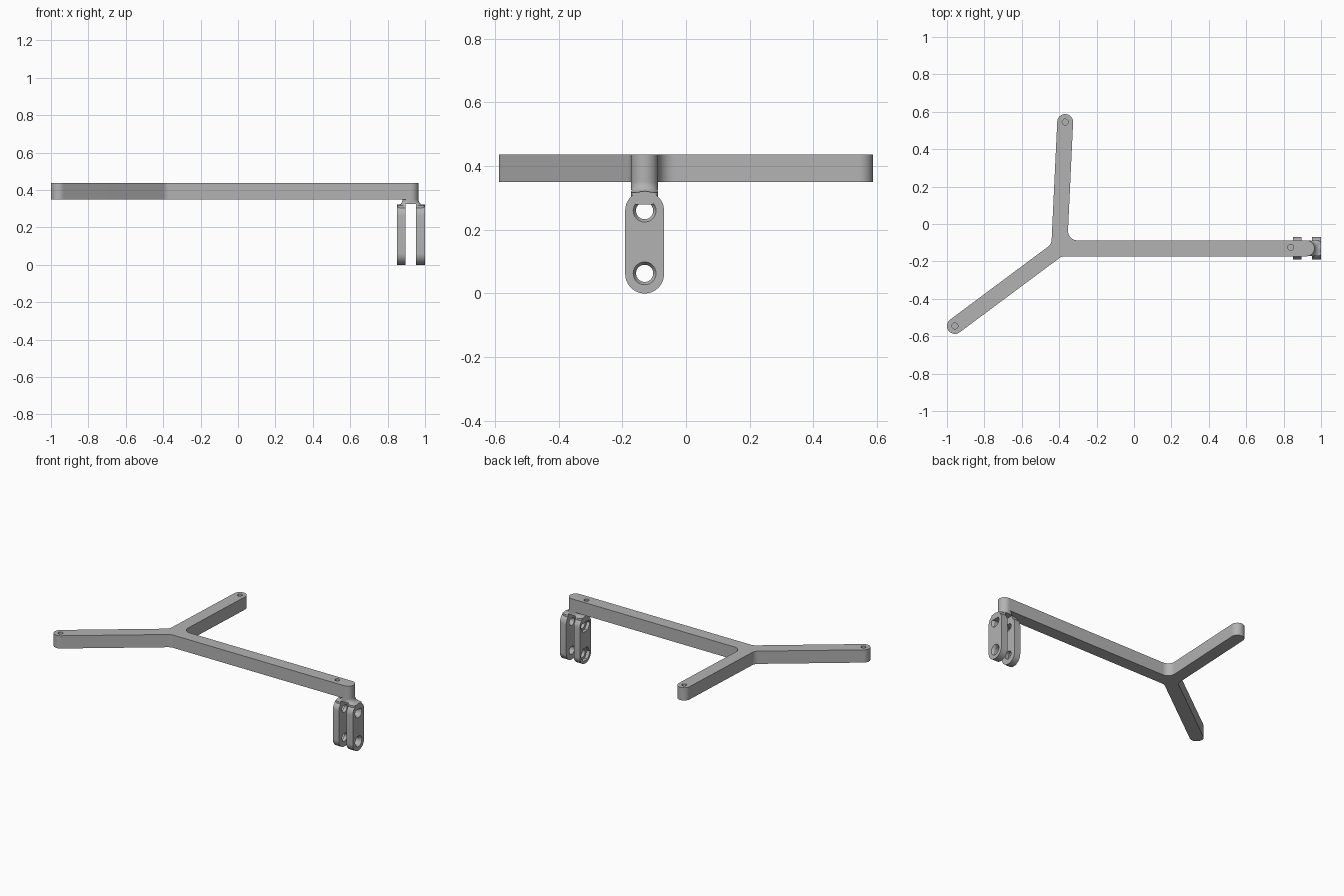
import bpy, bmesh, math
from mathutils import Vector, Matrix

cube = bpy.data.objects.get("Cube")
if cube:
    bpy.data.objects.remove(cube)

grey = bpy.data.materials.new("plain grey")
grey.use_nodes = True
COLOUR = (0.45, 0.45, 0.45, 1)
grey.diffuse_color = COLOUR
grey.node_tree.nodes["Principled BSDF"].inputs["Base Color"].default_value = COLOUR

ARM_R = 0.0425             # half width of the arms
Z0, Z1 = 0.35, 0.437       # underside and top of the arms
MID_Y = -0.13
HUB = Vector((-0.4, MID_Y))
ENDS = [Vector((0.9225, MID_Y)), Vector((-0.368, 0.545)), Vector((-0.9575, -0.545))]
HOLE_Z = (0.063, 0.26)     # bolt heights in the clevis
ALONG_X = Matrix(((0, 0, 1, 0), (1, 0, 0, 0), (0, 1, 0, 0), (0, 0, 0, 1)))


def finish(name, bm):
    bmesh.ops.recalc_face_normals(bm, faces=bm.faces)
    mesh = bpy.data.meshes.new(name)
    bm.to_mesh(mesh)
    bm.free()
    mesh.materials.append(grey)
    ob = bpy.data.objects.new(name, mesh)
    bpy.context.collection.objects.link(ob)
    return ob


def loft(name, rings):
    """Closed skin through rings of equal length."""
    bm = bmesh.new()
    rows = [[bm.verts.new(p) for p in ring] for ring in rings]
    n = len(rows[0])
    for a, b in zip(rows, rows[1:]):
        for i in range(n):
            j = (i + 1) % n
            bm.faces.new((a[i], a[j], b[j], b[i]))
    bm.faces.new(rows[0])
    bm.faces.new(rows[-1])
    return finish(name, bm)


def prism(name, outline, lo, hi, frame=Matrix()):
    return loft(name, [[frame @ Vector((*p, h)) for p in outline] for h in (lo, hi)])


def circle(centre, r, n=32):
    return [(centre[0] + r * math.cos(math.tau * i / n),
             centre[1] + r * math.sin(math.tau * i / n)) for i in range(n)]


def rounded(corners, steps=14):
    """Fillet each (point, radius) corner of a polygon."""
    out = []
    for i, (p, r) in enumerate(corners):
        a = (corners[i - 1][0] - p).normalized()
        b = (corners[(i + 1) % len(corners)][0] - p).normalized()
        half = a.angle(b) / 2
        c = p + (a + b).normalized() * (r / math.sin(half))
        t = r / math.tan(half)
        u, v = p + a * t - c, p + b * t - c
        turn = u.angle(v)
        sign = 1 if u.x * v.y - u.y * v.x > 0 else -1
        for k in range(steps + 1):
            out.append(c + Matrix.Rotation(sign * turn * k / steps, 2) @ u)
    return out


def cut(ob, cutters):
    for c in cutters:
        m = ob.modifiers.new("cut", 'BOOLEAN')
        m.operation, m.solver, m.object = 'DIFFERENCE', 'EXACT', c
        bpy.context.view_layer.objects.active = ob
        bpy.ops.object.modifier_apply(modifier=m.name)
        bpy.data.objects.remove(c)


# three-armed frame with round tips and filleted hub
corners = []
for i, end in enumerate(ENDS):
    d = (end - HUB).normalized()
    side = Vector((-d.y, d.x))
    tip = end + d * ARM_R
    r = ARM_R * 0.995
    corners += [(tip - side * ARM_R, r), (tip + side * ARM_R, r)]
    e = (ENDS[(i + 1) % 3] - HUB).normalized()
    between = (d + e).normalized()
    corners.append((HUB + between * (ARM_R / math.sin(d.angle(e) / 2)), 0.05))
arms = prism("three_arm_frame", rounded(corners), Z0, Z1)

# blind screw holes in the top
spots = [Vector((0.838, MID_Y + 0.005)), ENDS[1], ENDS[2]]
cut(arms, [prism("hole_cutter", circle(s, 0.016), Z1 - 0.05, Z1 + 0.05) for s in spots])

# neck flaring from the round arm tip to the width of the clevis
FLARE = 0.0325
rings = []
for k in range(15):
    t = k / 14 * math.pi / 2
    grow = 1 - math.cos(t)
    z = Z0 - FLARE * math.sin(t)
    rx = ARM_R + FLARE * grow
    power = 1 - 0.75 * grow
    ring = []
    for x, y in circle((0, 0), 1, 48):
        sx = math.copysign(abs(x) ** power, x)
        sy = math.copysign(abs(y) ** power, y)
        ring.append((0.9225 + 0.0025 * grow + rx * sx, MID_Y + ARM_R * sy, z))
    rings.append(ring)
rings.append([(x, y, 0.28) for x, y, z in rings[-1]])
neck = loft("clevis_neck", rings)
gap = [Vector(p) for p in ((-1, 0), (1, 0), (1, 0.325), (-1, 0.325))]
cut(neck, [prism("gap_cutter", gap, 0.895, 0.952, ALONG_X)])

# clevis plates with bolt holes
W, TOP = 0.061, 0.321
box = [(MID_Y - W, 0), (MID_Y + W, 0), (MID_Y + W, TOP), (MID_Y - W, TOP)]
slot = rounded([(Vector(p), W * 0.995) for p in box])
inner = prism("inner_clevis_plate", slot, 0.85, 0.895, ALONG_X)
outer = prism("outer_clevis_plate", slot, 0.952, 1.0, ALONG_X)
for z in HOLE_Z:
    c = (MID_Y, z)
    for plate in (inner, outer):
        cut(plate, [prism("bolt_cutter", circle(c, 0.027), 0.7, 1.2, ALONG_X)])
    # nut pocket on the inner plate, countersink on the outer plate
    cut(inner, [prism("nut_cutter", circle(c, 0.049, 6), 0.8, 0.872, ALONG_X)])
    sink = [[ALONG_X @ Vector((*p, h)) for p in circle(c, r)]
            for r, h in ((0.0265, 0.985), (0.0365, 1.001))]
    cut(outer, [loft("sink_cutter", sink)])

# smooth round walls, crisp edges
bpy.ops.object.select_all(action='DESELECT')
for ob in (arms, neck, inner, outer):
    ob.select_set(True)
bpy.context.view_layer.objects.active = arms
bpy.ops.object.shade_smooth_by_angle(angle=math.radians(30))
